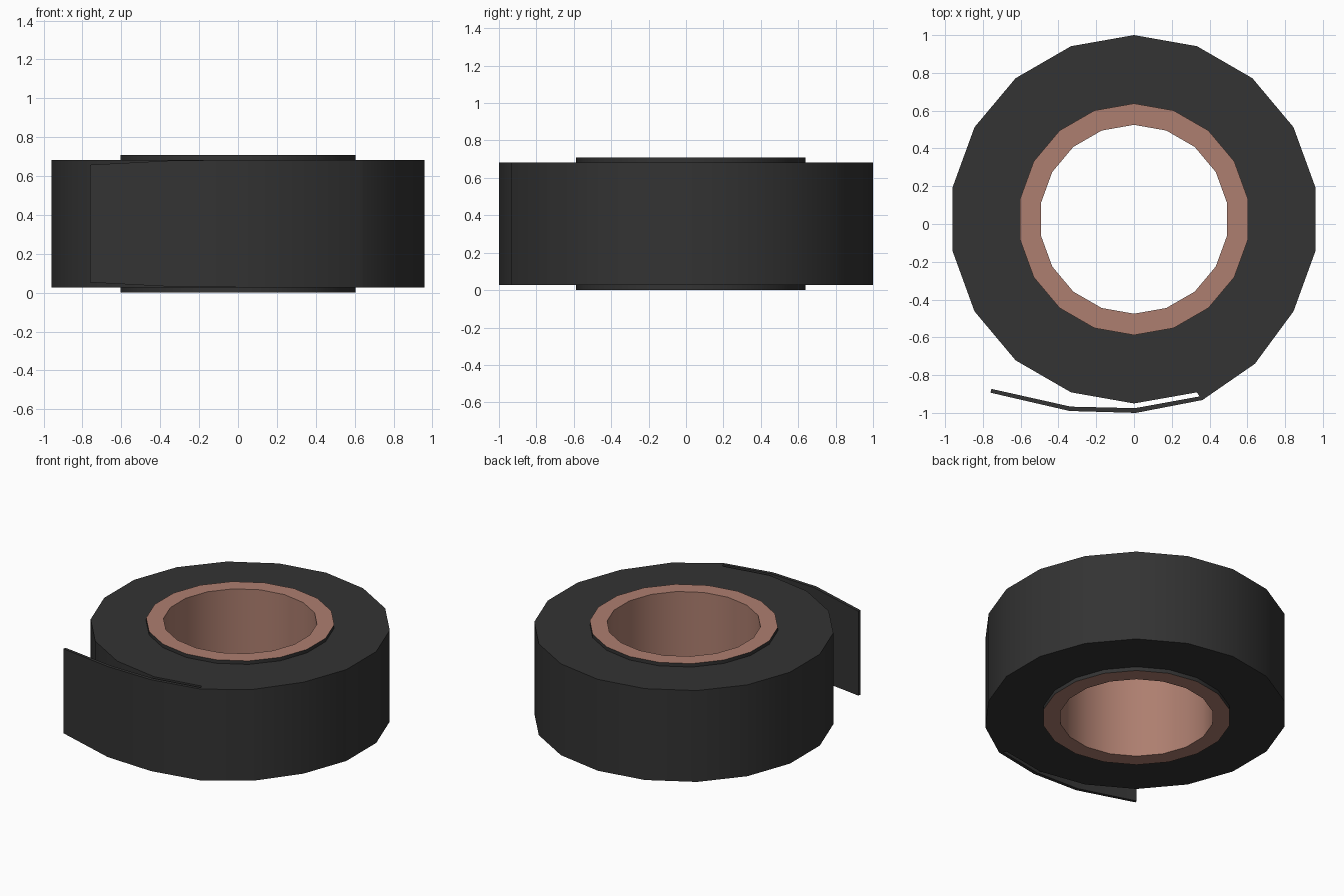
import bpy, bmesh, math

if "Cube" in bpy.data.objects:
    bpy.data.objects.remove(bpy.data.objects["Cube"])

N, CY = 18, 0.025            # sides of the roll, roll centre in y
Z0, Z1, TOP = 0.028, 0.683, 0.708


def material(name, col):
    m = bpy.data.materials.new(name)
    m.diffuse_color = (*col, 1)
    m.use_nodes = True
    m.node_tree.nodes["Principled BSDF"].inputs["Base Color"].default_value = m.diffuse_color
    return m


black = material("black_tape", (0.033, 0.033, 0.033))
card = material("cardboard_pink", (0.42, 0.21, 0.16))


def ring_points(r):
    # first point at +y, running clockwise seen from above
    return [(r * math.sin(2 * math.pi * i / N), CY + r * math.cos(2 * math.pi * i / N))
            for i in range(N)]


def finish(name, bm, mats):
    bmesh.ops.recalc_face_normals(bm, faces=bm.faces)
    me = bpy.data.meshes.new(name)
    bm.to_mesh(me)
    bm.free()
    ob = bpy.data.objects.new(name, me)
    bpy.context.collection.objects.link(ob)
    for m in mats:
        me.materials.append(m)
    bpy.ops.object.select_all(action='DESELECT')
    ob.select_set(True)
    bpy.context.view_layer.objects.active = ob
    bpy.ops.object.shade_smooth_by_angle(angle=math.radians(35))
    return ob


def tube(name, inner, outer, z0, z1, mats, wall_mat=0):
    bm = bmesh.new()
    loops = [[bm.verts.new((x, y, z)) for x, y in pts]
             for pts, z in ((outer, z0), (outer, z1), (inner, z1), (inner, z0))]
    for k in range(4):
        a, b = loops[k], loops[(k + 1) % 4]
        for i in range(N):
            j = (i + 1) % N
            f = bm.faces.new((a[i], a[j], b[j], b[i]))
            f.material_index = wall_mat if k == 0 else 0
    return finish(name, bm, mats)


# Cardboard core, its outer wall covered in tape colour
tube("cardboard_core", ring_points(0.50), ring_points(0.613), 0, TOP, [card, black], 1)

# Wound tape, bulging slightly where the loose end leaves it
outline = ring_points(0.975)
outline[7] = (0.64, -0.74)
tube("tape_roll", ring_points(0.605), outline, Z0, Z1, [black])

# Loose tape end: outer and inner path, narrowing a little at the tip
outer = [(0.64, -0.74), (0.362, -0.932), (0.01, -1.0), (-0.34, -0.99), (-0.76, -0.893)]
inner = [(0.333, -0.891), (0.347, -0.913), (0.005, -0.975), (-0.335, -0.967), (-0.755, -0.873)]
inset = [0, 0, 0, 0.003, 0.025]
bm = bmesh.new()
rows = [[bm.verts.new((*p, z)) for p, z in
         ((o, Z0 + d), (o, Z1 - d), (i, Z1 - d), (i, Z0 + d))]
        for o, i, d in zip(outer, inner, inset)]
for a, b in zip(rows, rows[1:]):
    for k in range(4):
        j = (k + 1) % 4
        bm.faces.new((a[k], a[j], b[j], b[k]))
bm.faces.new(rows[0])
bm.faces.new(rows[-1])
finish("loose_tape_end", bm, [black])
